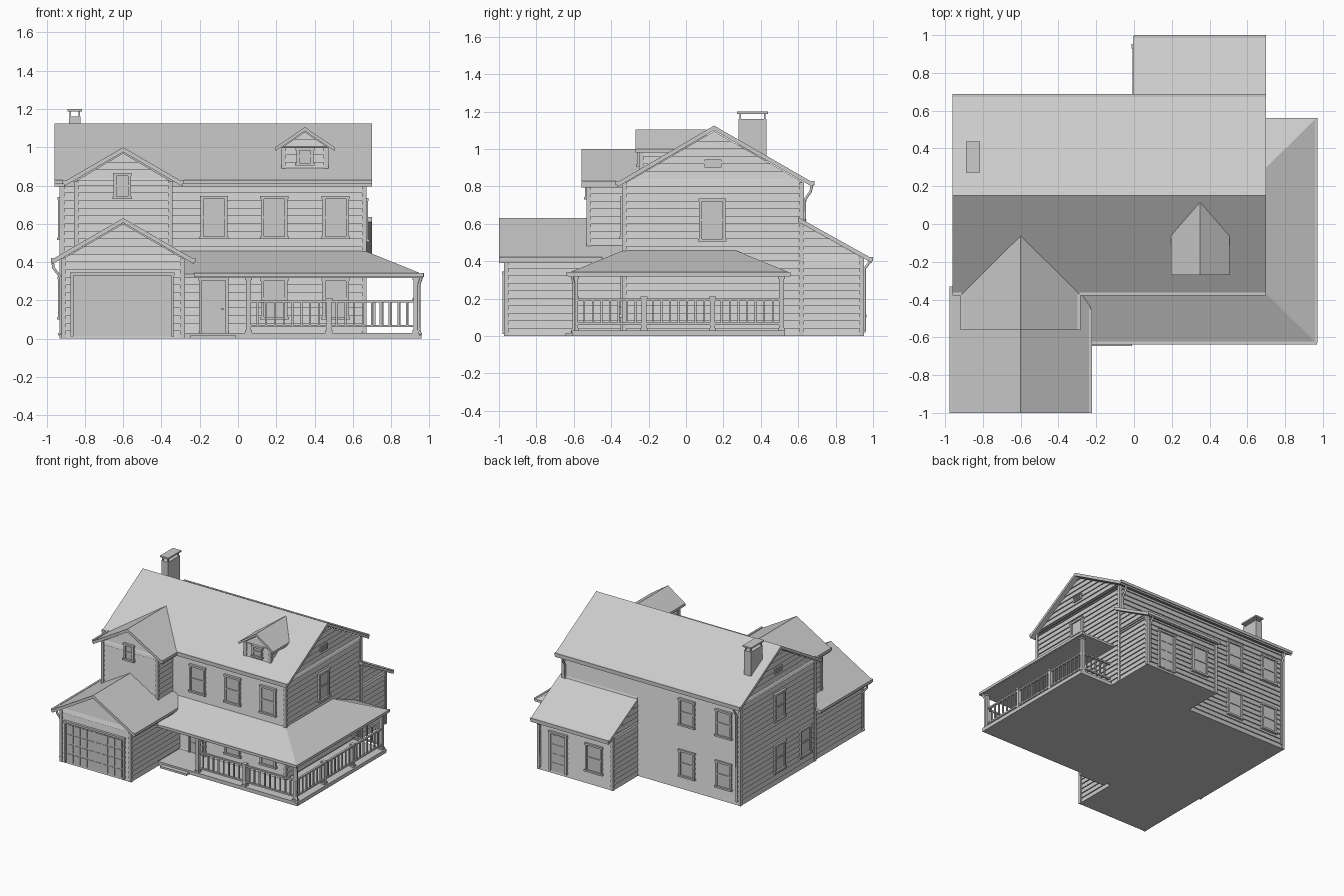
import bpy, bmesh
from mathutils import Vector

cube = bpy.data.objects.get("Cube")
if cube:
    bpy.data.objects.remove(cube, do_unlink=True)

grey = bpy.data.materials.new("light_grey")
grey.use_nodes = True
grey.diffuse_color = (0.6, 0.6, 0.6, 1)
grey.node_tree.nodes["Principled BSDF"].inputs["Base Color"].default_value = grey.diffuse_color


# Helpers: every part is a set of convex solids
def part(name, solids):
    bm = bmesh.new()
    for points in solids:
        verts = [bm.verts.new(p) for p in points]
        bmesh.ops.convex_hull(bm, input=verts)
    loose = [v for v in bm.verts if not v.link_faces]
    bmesh.ops.delete(bm, geom=loose, context='VERTS')
    bmesh.ops.dissolve_limit(bm, angle_limit=0.01, verts=bm.verts[:], edges=bm.edges[:])
    bmesh.ops.recalc_face_normals(bm, faces=bm.faces[:])
    mesh = bpy.data.meshes.new(name)
    bm.to_mesh(mesh)
    bm.free()
    mesh.materials.append(grey)
    obj = bpy.data.objects.new(name, mesh)
    bpy.context.collection.objects.link(obj)
    return obj


def box(x0, x1, y0, y1, z0, z1):
    return [(x, y, z) for x in (x0, x1) for y in (y0, y1) for z in (z0, z1)]


def along_x(outline, x0, x1):
    return [(x, y, z) for x in (x0, x1) for y, z in outline]


def along_y(outline, y0, y1):
    return [(x, y, z) for y in (y0, y1) for x, z in outline]


def slope(a, b, thick=0.025):
    return [a, b, (a[0], a[1] - thick), (b[0], b[1] - thick)]


def on_wall(side, pos, u, z, d):
    if side in ("front", "back"):
        return (u, pos + (d if side == "back" else -d), z)
    return (pos + (d if side == "right" else -d), u, z)


def plate(side, pos, u0, u1, z0, z1, d, d0=-0.005):
    return [on_wall(side, pos, u, z, k) for u in (u0, u1) for z in (z0, z1) for k in (d0, d)]


def span(outline, z):
    hits = []
    for (u0, z0), (u1, z1) in zip(outline, outline[1:] + outline[:1]):
        if abs(z0 - z) < 1e-6:
            hits.append(u0)
        if (z0 - z) * (z1 - z) < 0:
            hits.append(u0 + (u1 - u0) * (z - z0) / (z1 - z0))
    return min(hits), max(hits)


# Lapped boards clipped to a convex wall outline
def siding(name, side, pos, outline, lap=0.04, out=0.009):
    heights = [z for u, z in outline]
    low, high = min(heights), max(heights)
    levels = {round(z, 3) for z in heights}
    levels |= {round(i * lap, 3) for i in range(40) if low < i * lap < high}
    levels = sorted(levels)
    boards = []
    for z0, z1 in zip(levels, levels[1:]):
        if z1 - z0 < 0.003:
            continue
        (a, b), (c, d) = span(outline, z0), span(outline, z1)
        c, d = (c, d) if d - c > 0.002 else (c - 0.001, c + 0.001)
        a, b = (a, b) if b - a > 0.002 else (a - 0.001, a + 0.001)
        boards.append([on_wall(side, pos, u, z, k) for u, z, k in
                       ((a, z0, 0), (b, z0, 0), (a, z0, out), (b, z0, out), (c, z1, 0), (d, z1, 0))])
    part(name, boards)


def rect(u0, u1, z0, z1):
    return [(u0, z0), (u1, z0), (u1, z1), (u0, z1)]


def casing(side, pos, u0, u1, z0, z1, t=0.016):
    return [plate(side, pos, u0, u0 + t, z0, z1, 0.02), plate(side, pos, u1 - t, u1, z0, z1, 0.02),
            plate(side, pos, u0 - 0.004, u1 + 0.004, z1 - t, z1, 0.023)]


def window(name, side, pos, u, z0, z1, width=0.14):
    u0, u1, mid = u - width / 2, u + width / 2, (z0 + z1) / 2
    part(name, casing(side, pos, u0, u1, z0, z1) + [
        plate(side, pos, u0, u1, z0, z1, 0.011),
        plate(side, pos, u0 - 0.006, u1 + 0.006, z0, z0 + 0.014, 0.026),
        plate(side, pos, u0, u1, mid - 0.006, mid + 0.006, 0.017)])


def panel_door(name, side, pos, u0, u1, z0, z1, cols, rows, gap=0.012):
    solids = casing(side, pos, u0, u1, z0, z1) + [plate(side, pos, u0, u1, z0, z1, 0.01)]
    a, b, top = u0 + 0.022, u1 - 0.022, z1 - 0.02
    w, h = (b - a) / cols, (top - z0) / rows
    for i in range(cols):
        for j in range(rows):
            solids.append(plate(side, pos, a + i * w + gap / 2, a + (i + 1) * w - gap / 2,
                                z0 + j * h + gap / 2, z0 + (j + 1) * h - gap / 2, 0.014))
    part(name, solids)


def pipe(name, points, radius=0.008):
    curve = bpy.data.curves.new(name, 'CURVE')
    curve.dimensions = '3D'
    curve.bevel_depth, curve.bevel_resolution = radius, 1
    curve.use_fill_caps = True
    line = curve.splines.new('POLY')
    line.points.add(len(points) - 1)
    for p, co in zip(line.points, points):
        p.co = (*co, 1)
    curve.materials.append(grey)
    bpy.context.collection.objects.link(bpy.data.objects.new(name, curve))


# House masses
main = [(-0.33, 0), (0.62, 0), (0.62, 0.825), (0.15, 1.095), (-0.33, 0.815)]
wing = [(-0.845, 0.3), (-0.355, 0.3), (-0.355, 0.825), (-0.6, 0.97), (-0.845, 0.825)]
garage = [(-0.91, 0), (-0.29, 0), (-0.29, 0.42), (-0.6, 0.6), (-0.91, 0.42)]
lean = [(0.62, 0), (0.94, 0), (0.94, 0.42), (0.62, 0.6)]
dormer = [(0.24, 0.89), (0.46, 0.89), (0.46, 1.005), (0.35, 1.08), (0.24, 1.005)]
part("main_body", [along_x(main, -0.92, 0.66)])
part("upper_wing_body", [along_y(wing, -0.52, -0.1)])
part("garage_body", [along_y(garage, -0.96, -0.3)])
part("rear_room_body", [along_x(lean, 0, 0.66)])
part("dormer_body", [along_y(dormer, -0.24, 0.08)])

# Clapboard walls
siding("main_front_siding", "front", -0.33, rect(-0.92, 0.66, 0.03, 0.815))
siding("main_back_siding", "back", 0.62, rect(-0.92, 0, 0, 0.825))
siding("main_back_upper_siding", "back", 0.62, rect(0, 0.66, 0.62, 0.825))
siding("wing_front_siding", "front", -0.52, wing)
siding("garage_front_siding", "front", -0.96, garage)
siding("rear_room_siding", "back", 0.94, rect(0, 0.66, 0, 0.42))
siding("dormer_front_siding", "front", -0.24, dormer)
for side, xm, xw, xg, xr, xd in (("left", -0.92, -0.845, -0.91, 0, 0.24),
                                 ("right", 0.66, -0.355, -0.29, 0.66, 0.46)):
    siding("main_gable_siding_" + side, side, xm, main)
    siding("wing_siding_" + side, side, xw, rect(-0.52, -0.33, 0.4, 0.825))
    siding("garage_siding_" + side, side, xg, rect(-0.96, -0.33, 0, 0.42))
    siding("rear_room_siding_" + side, side, xr, lean)
    siding("dormer_siding_" + side, side, xd, [(-0.24, 0.895), (-0.24, 1.005), (-0.05, 1.005)])

# Corner boards
corners = [(-0.92, -0.33, 0, 0.82), (0.66, -0.33, 0, 0.82), (-0.92, 0.62, 0, 0.82), (0.66, 0.62, 0, 0.82),
           (-0.845, -0.52, 0.44, 0.82), (-0.355, -0.52, 0.44, 0.82), (-0.91, -0.96, 0, 0.42),
           (-0.29, -0.96, 0, 0.42), (0, 0.94, 0, 0.42), (0.66, 0.94, 0, 0.42),
           (0.24, -0.24, 0.89, 1.0), (0.46, -0.24, 0.89, 1.0)]
c = 0.012
part("corner_boards", [box(x - c, x + c, y - c, y + c, a, b) for x, y, a, b in corners])

# Roofs
ridge = (0.15, 1.125)
part("main_roof", [along_x(slope((y, 0.82), ridge), -0.96, 0.70) for y in (-0.37, 0.68)])
part("wing_roof", [along_y(slope((x, 0.82), (-0.6, 1.0)), -0.56, -0.06) for x in (-0.91, -0.29)])
part("garage_roof", [along_y(slope((x, 0.415), (-0.6, 0.63)), -1, -0.33) for x in (-0.97, -0.23)])
part("dormer_roof", [along_y(slope((x, 1.0), (0.35, 1.105), 0.02), -0.27, 0.11) for x in (0.195, 0.505)])
part("rear_room_roof", [along_x(slope((0.60, 0.635), (0.995, 0.415)), -0.005, 0.70)])
eave, low, top = 0.337, 0.318, 0.46
part("porch_roof", [
    [(x, -0.63, z) for x in (-0.3, 0.965) for z in (low, eave)]
    + [(x, -0.33, z) for x in (-0.3, 0.66) for z in (low, top)],
    [(0.965, y, z) for y in (-0.63, 0.56) for z in (low, eave)]
    + [(0.66, y, z) for y in (-0.33, 0.26) for z in (low, top)]
    + [(0.66, 0.56, z) for z in (low, eave)]])

# Gutters and downpipes
g = 0.008
part("gutters", [
    box(-0.29, 0.70, -0.37 - g, -0.37 + g, 0.808, 0.83), box(-0.96, -0.91, -0.37 - g, -0.37 + g, 0.808, 0.83),
    box(-0.96, 0.70, 0.68 - g, 0.68 + g, 0.808, 0.83), box(0, 0.70, 0.992 - g, 1, 0.4, 0.422),
    box(-0.978, -0.962, -1, -0.33, 0.4, 0.422), box(-0.238, -0.222, -1, -0.45, 0.4, 0.422),
    box(-0.918, -0.902, -0.56, -0.37, 0.808, 0.83), box(-0.298, -0.282, -0.56, -0.37, 0.808, 0.83),
    box(-0.23, 0.97, -0.63 - g, -0.63 + g, 0.322, 0.343), box(0.957, 0.972, -0.63, 0.56, 0.322, 0.343)])
pipe("garage_downpipe", [(-0.968, -0.94, 0.4), (-0.965, -0.94, 0.37), (-0.926, -0.94, 0.32),
                         (-0.926, -0.94, 0.03), (-0.94, -0.94, 0.02)])
pipe("porch_downpipe", [(0.96, -0.61, 0.325), (0.945, -0.6, 0.28), (0.945, -0.6, 0.04), (0.955, -0.61, 0.02)])
pipe("rear_room_downpipe", [(0.64, 0.985, 0.4), (0.64, 0.955, 0.36), (0.64, 0.955, 0.03)])
for x, end in ((0.64, 0.62), (-0.9, 0.03)):
    pipe("rear_downpipe", [(x, 0.675, 0.81), (x, 0.665, 0.77), (x, 0.636, 0.73), (x, 0.636, end)])

# Chimney with raised cap
part("chimney", [box(-0.884, -0.822, 0.28, 0.43, 0.9, 1.16), box(-0.89, -0.815, 0.272, 0.438, 1.188, 1.2)]
     + [box(x, x + 0.008, y, y + 0.008, 1.15, 1.19) for x in (-0.88, -0.834) for y in (0.285, 0.417)])

# Windows, vents and doors
for x in (-0.125, 0.19, 0.51):
    window("front_upper_window", "front", -0.33, x, 0.52, 0.745)
for x in (0.19, 0.51):
    window("front_lower_window", "front", -0.33, x, 0.1, 0.318)
window("wing_window", "front", -0.52, -0.605, 0.73, 0.865, 0.09)
window("dormer_window", "front", -0.24, 0.35, 0.905, 1.0, 0.09)
for z in (0.1, 0.515):
    for x in (-0.45, -0.78):
        window("back_window", "back", 0.62, x, z, z + 0.22)
    window("side_window", "left", -0.92, 0.13, z, z + 0.225)
window("side_window", "left", -0.92, -0.2, 0.1, 0.325)
window("side_window", "right", 0.66, 0.14, 0.505, 0.735)
window("rear_room_window", "back", 0.94, 0.16, 0.1, 0.33, 0.15)
for side, x in (("left", -0.92), ("right", 0.66)):
    part("gable_vent_" + side, [plate(side, x, 0.1, 0.19, 0.9, 0.945, 0.014)]
         + [plate(side, x, 0.11, 0.18, z, z + 0.006, 0.019) for z in (0.908, 0.92, 0.932)])
panel_door("front_door", "front", -0.33, -0.205, -0.05, 0.03, 0.32, 2, 3)
part("door_knob", [plate("front", -0.33, -0.085, -0.075, 0.15, 0.16, 0.025)])
panel_door("back_door", "back", 0.94, 0.4, 0.56, 0.02, 0.34, 2, 4)
panel_door("garage_door", "front", -0.96, -0.875, -0.335, 0.01, 0.345, 8, 4)

# Porch floor and step
part("porch_floor", [box(-0.29, 0.96, -0.61, -0.33, 0, 0.03), box(0.66, 0.96, -0.34, 0.53, 0, 0.03)])
part("front_step", [box(-0.25, -0.01, -0.645, -0.6, 0, 0.016)])


# Porch posts
def post(x, y, height, r=0.013):
    return [box(x - r, x + r, y - r, y + r, 0.03, height)] + [
        box(x - r - 0.005, x + r + 0.005, y - r - 0.005, y + r + 0.005, z, z + 0.014)
        for z in (0.03, height - 0.014)]


px, py, pb = 0.93, -0.59, 0.51
for x, y in ((0.055, py), (px, py), (px, pb)):
    part("porch_post", post(x, y, 0.32))
for x, y in ((0.475, py), (px, -0.225), (px, 0.142)):
    part("newel_post", post(x, y, 0.212))


# Porch railings
def railing(name, start, end, pitch=0.045):
    a, b = Vector(start), Vector(end)
    x0, x1, y0, y1 = min(a.x, b.x), max(a.x, b.x), min(a.y, b.y), max(a.y, b.y)
    r = 0.008
    solids = [box(x0 - r, x1 + r, y0 - r, y1 + r, z, z + 0.012) for z in (0.06, 0.188)]
    count = round((b - a).length / pitch)
    r = 0.005
    for i in range(1, count):
        p = a.lerp(b, i / count)
        solids.append(box(p.x - r, p.x + r, p.y - r, p.y + r, 0.065, 0.192))
    part(name, solids)


railing("front_railing", (0.055, py), (px, py))
railing("side_railing", (px, py), (px, pb))
railing("rear_railing", (0.67, pb), (px, pb))
